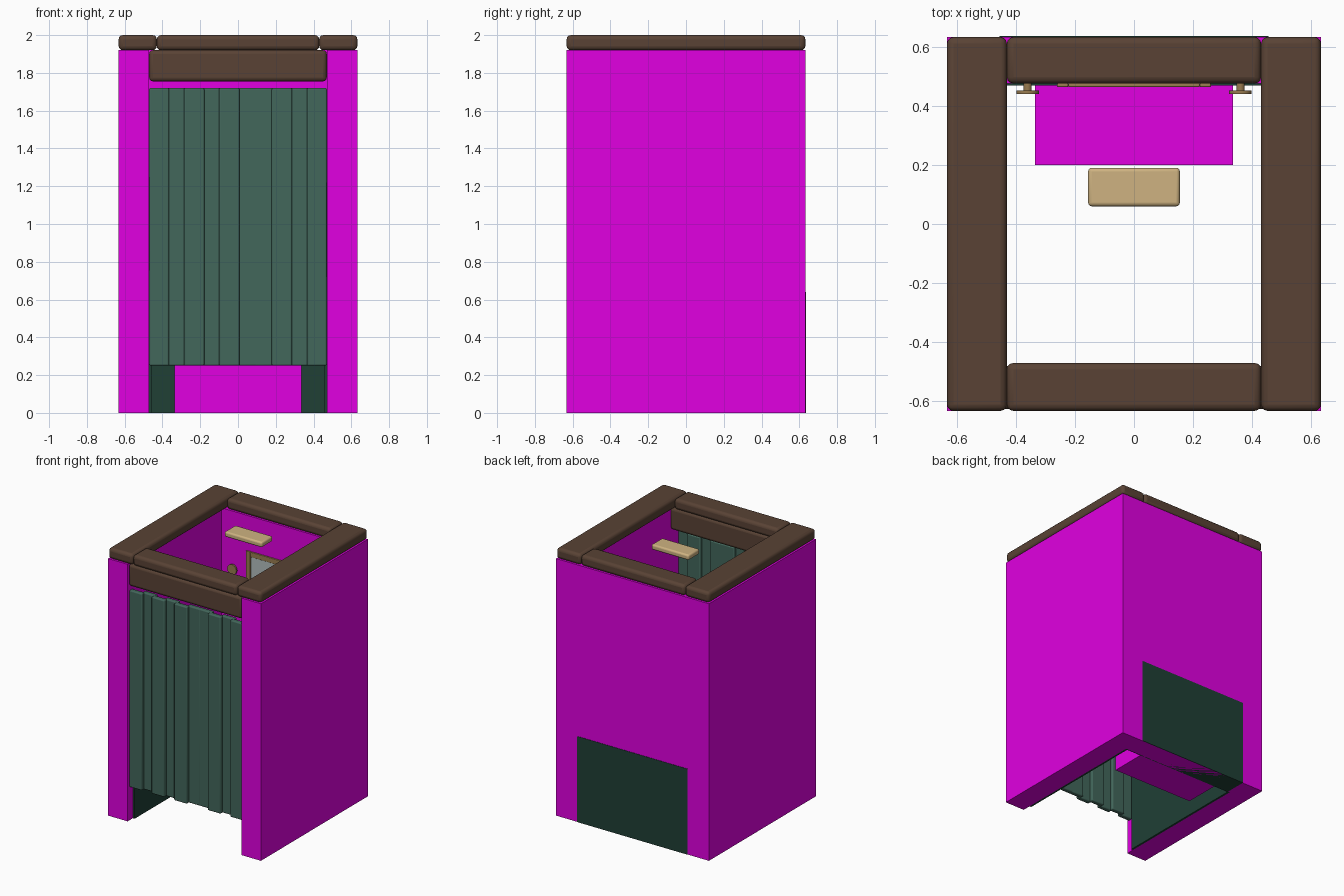
import bpy, math

if "Cube" in bpy.data.objects:
    bpy.data.objects.remove(bpy.data.objects["Cube"])


def material(name, rgb):
    m = bpy.data.materials.new(name)
    m.diffuse_color = (*rgb, 1)
    m.use_nodes = True
    m.node_tree.nodes["Principled BSDF"].inputs["Base Color"].default_value = m.diffuse_color
    return m


MAGENTA = material("magenta", (0.75, 0.0, 0.75))
BROWN = material("dark_wood", (0.10, 0.055, 0.035))
GREEN = material("curtain_green", (0.055, 0.135, 0.105))
DARK = material("dark_green", (0.014, 0.05, 0.036))
TAN = material("light_wood", (0.62, 0.45, 0.22))
GOLD = material("brass", (0.32, 0.20, 0.08))
GLASS = material("mirror_grey", (0.45, 0.52, 0.52))


def box(name, x, y, z, mat, bevel=0.0):
    """Box from (min, max) ranges, with an optional rounded edge."""
    bpy.ops.mesh.primitive_cube_add(size=1)
    o = bpy.context.object
    o.name = name
    o.location = [(a + b) / 2 for a, b in (x, y, z)]
    o.scale = [b - a for a, b in (x, y, z)]
    bpy.ops.object.transform_apply(location=False, rotation=False, scale=True)
    o.data.materials.append(mat)
    if bevel:
        mod = o.modifiers.new("round", 'BEVEL')
        mod.width = bevel
        mod.segments = 3
        bpy.ops.object.shade_smooth_by_angle(angle=math.radians(40))
    return o


def rod(name, x, y0, y1, z, r, mat):
    """Round rod along y."""
    bpy.ops.mesh.primitive_cylinder_add(vertices=20, radius=r, depth=y1 - y0,
                                        location=(x, (y0 + y1) / 2, z),
                                        rotation=(math.pi / 2, 0, 0))
    o = bpy.context.object
    o.name = name
    o.data.materials.append(mat)
    bpy.ops.object.shade_smooth_by_angle(angle=math.radians(40))


def span(s, a, b):
    return tuple(sorted((s * a, s * b)))


W = 0.632   # half width of the booth
IN = 0.47   # half width of the inside

# Walls
box("back_wall", (-IN, IN), (0.475, W), (0, 1.92), MAGENTA)
for s, side in ((-1, "left"), (1, "right")):
    box(side + "_wall", span(s, IN, W), (-W, W), (0, 1.92), MAGENTA)
    box(side + "_lower_panel", span(s, 0.455, IN), (-0.57, 0.475), (0, 0.64), DARK)
    box(side + "_top_rail", span(s, 0.43, W), (-W, W), (1.92, 2.0), BROWN, 0.022)
    # Coat hooks
    rod(side + "_hook_stem", s * 0.36, 0.45, 0.476, 1.5, 0.014, GOLD)
    rod(side + "_hook_knob", s * 0.36, 0.44, 0.452, 1.5, 0.038, GOLD)
box("back_lower_panel", (-0.455, 0.455), (0.468, W + 0.003), (0, 0.64), DARK)

# Rails across the top and the header over the opening
box("back_top_rail", (-0.43, 0.43), (0.475, W), (1.92, 2.0), BROWN, 0.022)
box("front_top_rail", (-0.43, 0.43), (-W, -0.47), (1.92, 2.0), BROWN, 0.022)
box("front_header", (-IN, IN), (-0.625, -0.48), (1.755, 1.92), BROWN, 0.02)

# Curtain of overlapping folds
for i in range(10):
    front = i in (0, 2, 4, 7, 9)
    cx = -0.4185 + 0.093 * i
    y = -0.597 if front else -0.572
    box(f"curtain_fold_{i}", (max(cx - 0.054, -IN), min(cx + 0.054, IN)),
        (y - 0.018, y + 0.018), (0.25, 1.72), GREEN, 0.008)

# Bench
box("bench", (-0.335, 0.335), (0.2, 0.475), (0, 0.45), MAGENTA)

# Mirror with frame
box("mirror_glass", (-0.225, 0.225), (0.469, 0.476), (0.74, 1.63), GLASS)
for s, side in ((-1, "left"), (1, "right")):
    box(f"mirror_frame_{side}", span(s, 0.222, 0.26), (0.463, 0.476), (0.7, 1.66), GOLD, 0.004)
for z, side in ((0.7, "bottom"), (1.622, "top")):
    box(f"mirror_frame_{side}", (-0.222, 0.222), (0.463, 0.476), (z, z + 0.038), GOLD, 0.004)

# Small ceiling lamp
box("ceiling_lamp", (-0.155, 0.155), (0.06, 0.19), (1.945, 1.985), TAN, 0.012)
